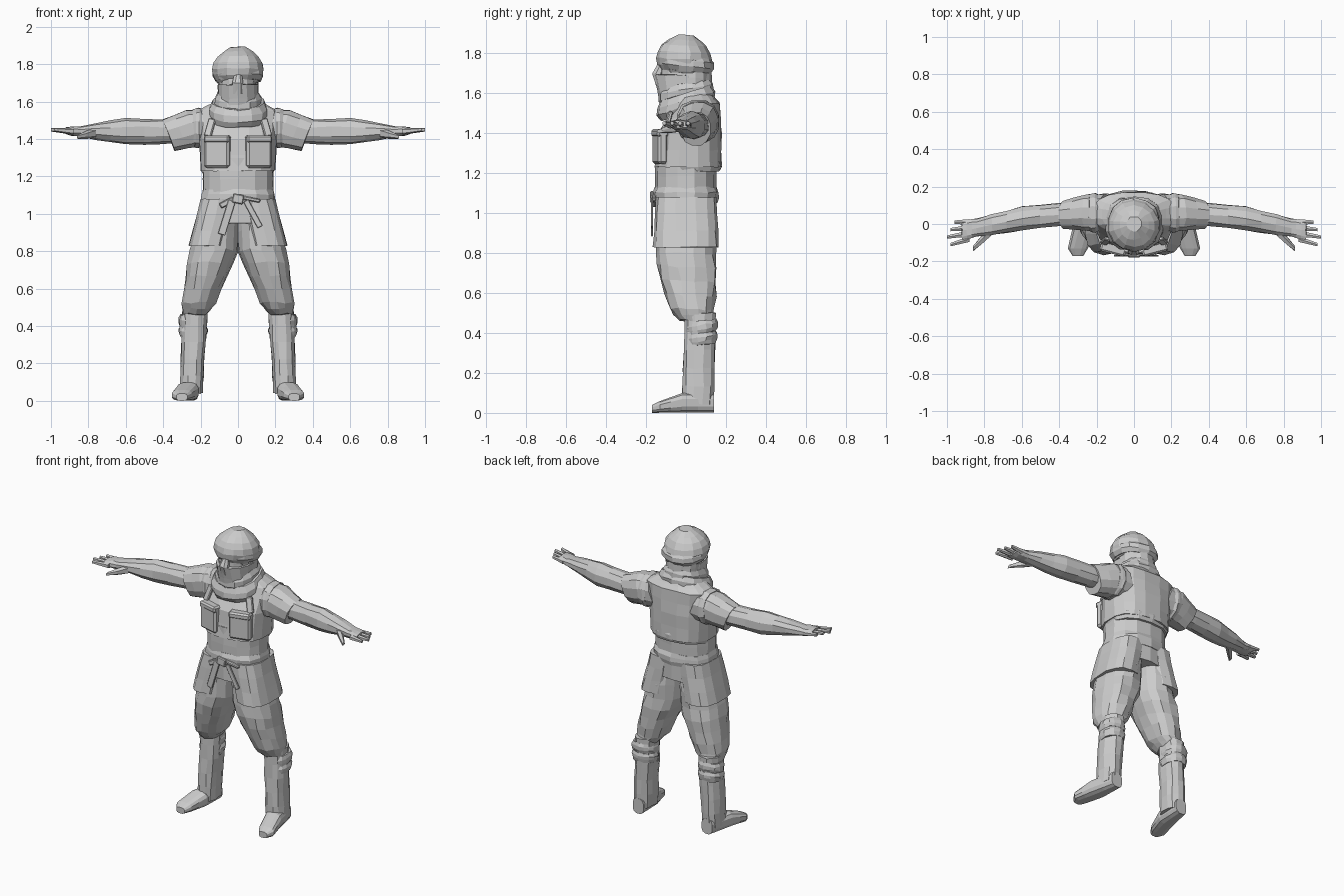
import bpy
import bmesh
import random
from math import cos, sin, pi, copysign
from mathutils import Matrix, Vector, Euler

random.seed(4)
old_cube = bpy.data.objects.get("Cube")
if old_cube:
    bpy.data.objects.remove(old_cube, do_unlink=True)

grey = bpy.data.materials.new("plain grey")
grey.use_nodes = True
grey.diffuse_color = (.6, .6, .6, 1)
grey.node_tree.nodes["Principled BSDF"].inputs["Base Color"].default_value = grey.diffuse_color


def finish(name, bm, mirrored):
    """Turn a bmesh into a flat shaded object, optionally mirrored left to right."""
    bmesh.ops.recalc_face_normals(bm, faces=bm.faces)
    mesh = bpy.data.meshes.new(name)
    bm.to_mesh(mesh)
    bm.free()
    mesh.materials.append(grey)
    part = bpy.data.objects.new(name, mesh)
    bpy.context.collection.objects.link(part)
    if mirrored:
        mirror = part.modifiers.new("Mirror", "MIRROR")
        mirror.use_mirror_merge = False


def rounded(value, power):
    return copysign(abs(value) ** (2 / power), value)


def ring_points(station, axis, sides, power, tilt, rough):
    """Points of a rounded cross-section that faces along the given axis."""
    centre, first_radius, second_radius = Vector(station[:3]), station[3], station[4]
    along = "XYZ".index(axis)
    first, second = [index for index in range(3) if index != along]
    for side in range(sides):
        angle = 2 * pi * (side + .5) / sides
        point = centre.copy()
        offset = second_radius * rounded(sin(angle), power)
        point[first] += first_radius * rounded(cos(angle), power)
        point[second] += offset
        point[along] += tilt * offset
        yield point + Vector([random.uniform(-rough, rough) for _ in range(3)])


def loft(name, stations, axis="Z", sides=12, power=2.3, steps=2, bulge=0,
         tilt=0, rough=.003, mirrored=False):
    """Skin stations of (x, y, z, radius, radius); each span may swell in its middle."""
    sections = []
    for start, end in zip(stations, stations[1:]):
        for step in range(steps):
            blend = step / steps
            section = [a + (b - a) * blend for a, b in zip(start, end)]
            swell = 1 + bulge * sin(pi * blend)
            sections.append(section[:3] + [radius * swell for radius in section[3:]])
    sections.append(stations[-1])

    bm = bmesh.new()
    loops = [[bm.verts.new(point) for point in ring_points(s, axis, sides, power, tilt, rough)]
             for s in sections]
    for low, high in zip(loops, loops[1:]):
        for side in range(sides):
            bm.faces.new((low[side - 1], low[side], high[side], high[side - 1]))
    bm.faces.new(loops[0])
    bm.faces.new(loops[-1])
    finish(name, bm, mirrored)


def band(name, bottom, top, width, depth, x=0, y=0, puff=0, tilt=0, mirrored=False):
    """Upright wrapped cloth that swells between its two edges."""
    loft(name, [(x, y, bottom, width, depth), (x, y, top, width, depth)],
         sides=14, steps=3, bulge=puff, tilt=tilt, rough=.004, mirrored=mirrored)


def box(name, centre, size, turn, mirrored=False):
    bm = bmesh.new()
    bmesh.ops.create_cube(bm, size=1)
    bmesh.ops.scale(bm, vec=size, verts=bm.verts)
    bmesh.ops.bevel(bm, geom=bm.edges[:], offset=min(size) / 4, segments=1, affect="EDGES")
    bm.transform(Matrix.Translation(centre) @ Euler(turn).to_matrix().to_4x4())
    finish(name, bm, mirrored)


# Head, face covering and wrapped hat
band("face", bottom=1.6, top=1.76, width=.1, depth=.13)
loft("nose", [(0, -.14, 1.64, .03, .01), (0, -.14, 1.7, .03, .03), (0, -.12, 1.75, .02, .02)],
     sides=8, steps=1)
loft("mask", [(0, 0, 1.54, .11, .13), (0, -.02, 1.69, .11, .14)], sides=14, power=2)
band("neck_cloth", bottom=1.55, top=1.74, width=.11, depth=.1, y=.02)
loft("hat", [(0, 0, 1.7, .11, .12), (0, -.01, 1.77, .14, .14), (0, -.01, 1.84, .11, .11),
             (0, 0, 1.89, .04, .04)],
     sides=14, power=2, bulge=.06, tilt=-.06)
band("hat_band", bottom=1.71, top=1.79, width=.12, depth=.12, puff=.17, tilt=-.1)

# Scarf folds, lower at the front
band("scarf_lower", bottom=1.5, top=1.6, width=.14, depth=.13, puff=.15, tilt=.3)
band("scarf_upper", bottom=1.56, top=1.65, width=.11, depth=.12, puff=.17, tilt=.2)

# Torso shirt and vest
band("shirt", bottom=.95, top=1.3, width=.19, depth=.155)
loft("vest", [(0, .01, 1.23, .2, .17), (0, .02, 1.4, .21, .16),
              (0, .06, 1.55, .22, .11), (0, .05, 1.6, .13, .08)], sides=16, power=2.5)
band("back_strap", bottom=1.21, top=1.28, width=.19, depth=.15, y=.02, puff=.06)
loft("armhole_trim", [(.19, .06, 1.46, .1, .1), (.24, .06, 1.46, .1, .1)],
     axis="X", steps=3, bulge=.1, mirrored=True)
box("chest_pocket", (.11, -.13, 1.33), (.14, .05, .17), (0, 0, .25), mirrored=True)
box("pocket_flap", (.11, -.13, 1.4), (.14, .06, .04), (0, 0, .25), mirrored=True)
box("vest_strap", (.15, -.09, 1.46), (.04, .02, .1), (-.3, -.2, .3), mirrored=True)

# Belt with knot, loops and hanging ends
band("belt", bottom=1.05, top=1.13, width=.19, depth=.155, puff=.06)
box("belt_knot", (0, -.17, 1.08), (.06, .02, .05), (0, .2, 0))
box("belt_loop_right", (-.06, -.16, 1.06), (.08, .02, .03), (0, -.5, 0))
box("belt_loop_left", (.06, -.16, 1.08), (.12, .02, .02), (0, .2, 0))
box("belt_end_right", (-.06, -.17, .98), (.04, .01, .19), (0, .3, 0))
box("belt_end_left", (.08, -.17, 1), (.03, .01, .16), (0, -.5, 0))

# Tunic skirt panels split at front and back, over baggy trousers
loft("tunic_panel", [(.1, 0, 1.08, .1, .15), (.16, 0, .83, .105, .165)],
     sides=14, power=2.7, steps=3, mirrored=True)
loft("trouser_leg", [(.1, 0, 1, .1, .14), (.13, 0, .8, .13, .15), (.17, .01, .66, .11, .14),
                     (.21, .03, .52, .09, .11), (.23, .05, .46, .06, .08)],
     sides=14, bulge=.03, tilt=-.06, rough=.006, mirrored=True)

# Boots with wrapped tops
loft("boot_shaft", [(.25, .06, .04, .06, .08), (.23, .07, .5, .07, .08)],
     steps=5, rough=.004, mirrored=True)
for height in (.34, .4):
    band("boot_wrap", bottom=height, top=height + .06, width=.07, depth=.07,
         x=.24, y=.08, puff=.12, tilt=.15, mirrored=True)
loft("boot_foot", [(.3, -.17, .02, .03, .02), (.3, -.13, .03, .055, .03),
                   (.27, -.02, .05, .06, .05), (.25, .14, .05, .04, .05)],
     axis="Y", power=2.8, rough=0, mirrored=True)

# Short sleeves and bare arms
loft("sleeve", [(.15, .06, 1.46, .1, .1), (.24, .06, 1.455, .1, .1),
                (.37, .05, 1.42, .075, .085)], axis="X", tilt=.4, mirrored=True)
loft("arm", [(.3, .06, 1.44, .06, .06), (.6, .03, 1.44, .065, .07),
             (.84, -.02, 1.44, .05, .03), (.92, -.035, 1.445, .055, .02)],
     axis="X", sides=10, steps=3, bulge=.03, mirrored=True)

# Fingers spread from little to index, the third one longest, then the thumb
for finger in range(4):
    base = .01 - .03 * finger
    tip = .01 - .04 * finger
    reach = 1 - .02 * abs(finger - 2)
    loft("finger", [(.88, base, 1.44, .018, .017), (reach, tip, 1.45, .01, .01)],
         axis="X", sides=6, rough=0, mirrored=True)
loft("thumb", [(.76, -.03, 1.43, .03, .025), (.86, -.13, 1.41, .015, .01)],
     axis="X", sides=6, bulge=.2, mirrored=True)
